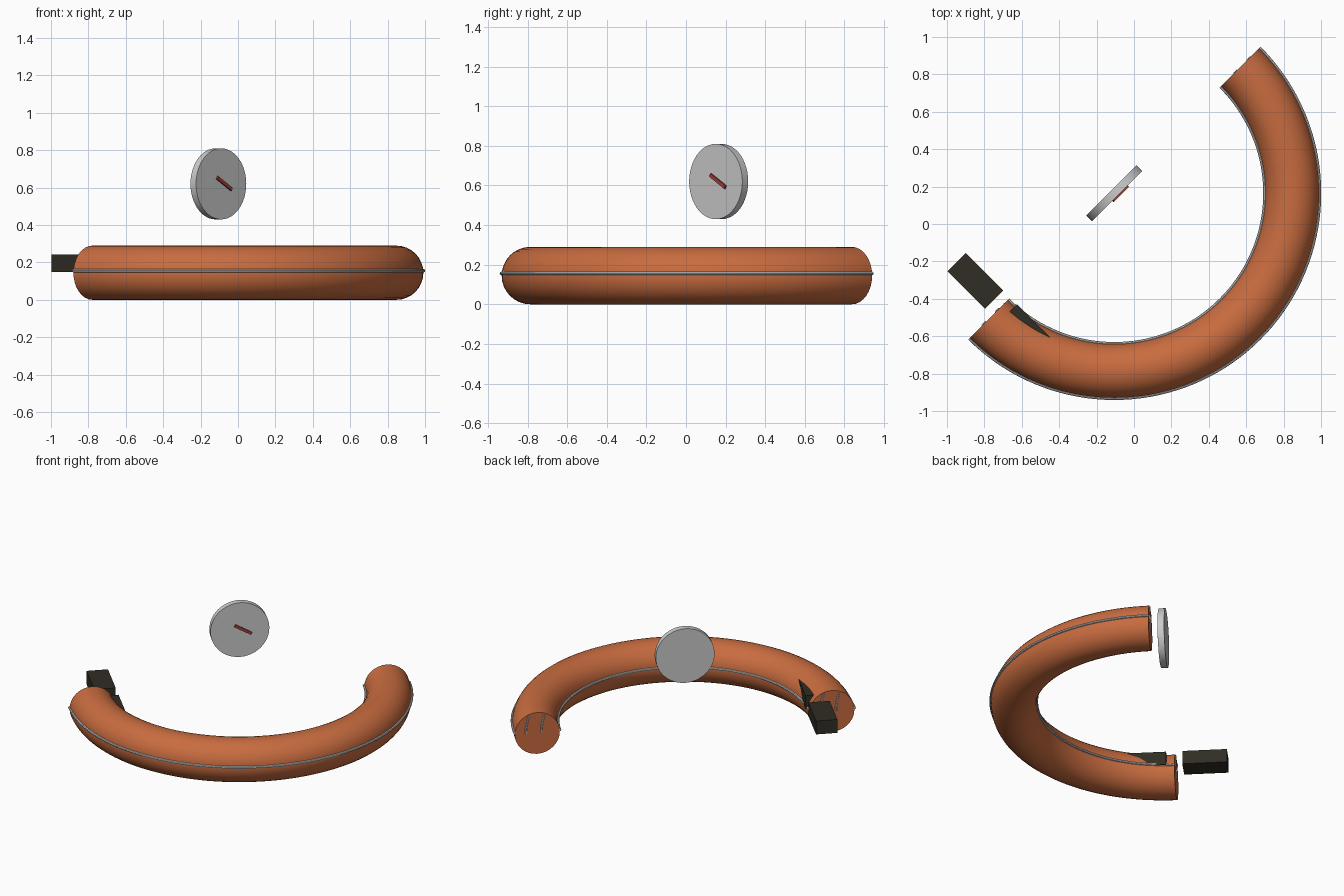
import bpy, bmesh
from math import pi, sin, cos, radians
from mathutils import Matrix, Vector

if "Cube" in bpy.data.objects:
    bpy.data.objects.remove(bpy.data.objects["Cube"])

CX, CY = -0.105, 0.165          # centre of the half ring
R, TUBE, ZC = 0.951, 0.145, 0.145
FRAME = Matrix.Translation((CX, CY, 0)) @ Matrix.Rotation(radians(45), 4, 'Z')
# local frame: x joins the two ring ends, -y faces the front right


def material(name, col):
    m = bpy.data.materials.new(name)
    m.diffuse_color = (*col, 1)
    m.use_nodes = True
    m.node_tree.nodes["Principled BSDF"].inputs["Base Color"].default_value = m.diffuse_color
    return m


ORANGE = material("orange", (0.58, 0.15, 0.05))
DARK = material("dark", (0.03, 0.026, 0.018))
RED = material("red", (0.35, 0.05, 0.04))


def finish(name, bm, mat=None, smooth=True):
    bmesh.ops.recalc_face_normals(bm, faces=bm.faces)
    bm.transform(FRAME)
    me = bpy.data.meshes.new(name)
    bm.to_mesh(me)
    bm.free()
    ob = bpy.data.objects.new(name, me)
    bpy.context.collection.objects.link(ob)
    if mat:
        me.materials.append(mat)
    if smooth:
        bpy.ops.object.select_all(action='DESELECT')
        ob.select_set(True)
        bpy.context.view_layer.objects.active = ob
        bpy.ops.object.shade_smooth_by_angle(angle=radians(35))
    return ob


def half_ring(name, major, minor, z, sides, mat=None, steps=72):
    bm = bmesh.new()
    rings = []
    for i in range(steps + 1):
        a = pi + pi * i / steps
        ring = []
        for j in range(sides):
            t = 2 * pi * j / sides
            r = major + minor * cos(t)
            ring.append(bm.verts.new((r * cos(a), r * sin(a), z + minor * sin(t))))
        rings.append(ring)
    for p, q in zip(rings, rings[1:]):
        for j in range(sides):
            k = (j + 1) % sides
            bm.faces.new((p[j], p[k], q[k], q[j]))
    bm.faces.new(rings[0])
    bm.faces.new(rings[-1])
    return finish(name, bm, mat)


def box(name, size, matrix, mat):
    bm = bmesh.new()
    bmesh.ops.create_cube(bm, size=1, matrix=matrix @ Matrix.Diagonal((*size, 1)))
    return finish(name, bm, mat, smooth=False)


# padded half ring and its two piping seams
half_ring("ring_tube", R, TUBE, ZC, 32, ORANGE)
half_ring("outer_piping", 1.097, 0.009, 0.156, 8)
half_ring("inner_piping", 0.805, 0.009, 0.156, 8)

# fine wires lying on the end faces
for side, label in ((-1, "left"), (1, "right")):
    for n, off in enumerate((-0.045, 0.055)):
        bm = bmesh.new()
        rings = []
        for i in range(9):
            t = i / 8
            c = Vector((side * R + off + 0.02 * sin(pi * t / 2), 0, ZC + 0.125 * (1 - t)))
            rings.append([bm.verts.new(c + 0.006 * Vector((cos(k * pi / 3), sin(k * pi / 3), 0)))
                          for k in range(6)])
        for p, q in zip(rings, rings[1:]):
            for k in range(6):
                bm.faces.new((p[k], p[(k + 1) % 6], q[(k + 1) % 6], q[k]))
        bm.faces.new(rings[0])
        bm.faces.new(rings[-1])
        finish(f"{label}_end_wire_{n + 1}", bm)

# pair of dark blocks, one free and one sunk into the tube
for y, name in ((0.194, "outer_block"), (-0.194, "sunk_block")):
    box(name, (0.138, 0.284, 0.094), Matrix.Translation((-0.858, y, 0.196)), DARK)

# upright dial
bm = bmesh.new()
bmesh.ops.create_cone(bm, cap_ends=True, segments=48, radius1=0.19, radius2=0.19, depth=0.042,
                      matrix=Matrix.Translation((0, 0, 0.62)) @ Matrix.Rotation(pi / 2, 4, 'X'))
finish("dial", bm)

# needle on the dial face
box("needle", (0.125, 0.012, 0.018),
    Matrix.Translation((0.02, -0.025, 0.622)) @ Matrix.Rotation(radians(30), 4, 'Y'), RED)
